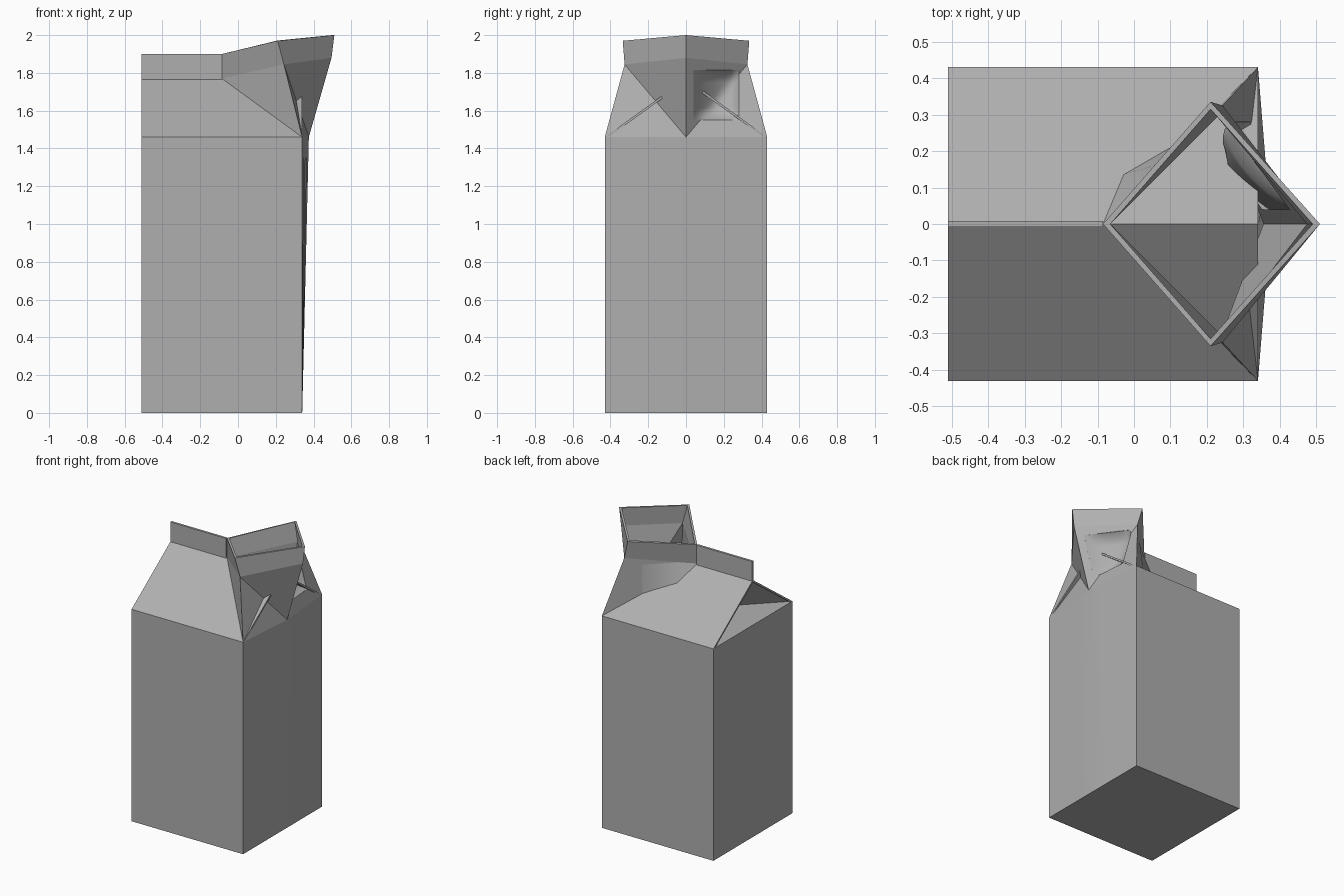
import bpy, bmesh, math

if "Cube" in bpy.data.objects:
    bpy.data.objects.remove(bpy.data.objects["Cube"])

mat = bpy.data.materials.new("carton_grey")
mat.diffuse_color = (0.43, 0.43, 0.43, 1)
mat.use_nodes = True
mat.node_tree.nodes["Principled BSDF"].inputs["Base Color"].default_value = mat.diffuse_color

L, R, W, H = -0.51, 0.34, 0.43, 1.46      # body left, right, half width, height
RIDGE, NECK = 1.77, -0.085                # ridge height, where the spout opens


def part(name, verts, faces, thick=0.0, smooth=False):
    me = bpy.data.meshes.new(name)
    me.from_pydata(verts, [], faces)
    me.materials.append(mat)
    ob = bpy.data.objects.new(name, me)
    bpy.context.collection.objects.link(ob)
    if smooth:
        for p in me.polygons:
            p.use_smooth = True
    if thick:
        m = ob.modifiers.new("thickness", 'SOLIDIFY')
        m.thickness, m.offset = thick, -1
    return ob


def box(name, lo, hi):
    v = [(x, y, z) for x in (lo[0], hi[0]) for y in (lo[1], hi[1]) for z in (lo[2], hi[2])]
    f = [(0, 1, 3, 2), (4, 6, 7, 5), (0, 4, 5, 1), (2, 3, 7, 6), (0, 2, 6, 4), (1, 5, 7, 3)]
    return part(name, v, f)


# body: three flat walls and the floor
part("body_walls",
     [(L, -W, 0), (R, -W, 0), (R, W, 0), (L, W, 0),
      (L, -W, H), (R, -W, H), (R, W, H), (L, W, H)],
     [(3, 2, 1, 0), (0, 1, 5, 4), (2, 3, 7, 6), (3, 0, 4, 7)])

# spout-side wall, bowed outwards at the top
N = 8
ys = [-W + 2 * W * i / N for i in range(N + 1)]
part("bowed_wall",
     [(R, y, 0) for y in ys] + [(R + 0.035 * (1 - abs(y) / W), y, H) for y in ys],
     [(i, i + 1, N + 2 + i, N + 1 + i) for i in range(N)], smooth=True)

# sloping roof panels, running on beneath the spout
for s, side in ((-1, "front"), (1, "back")):
    f = (0, 1, 2, 3) if s < 0 else (3, 2, 1, 0)
    part(side + "_roof",
         [(L, s * W, H), (R, s * W, H), (R, 0, RIDGE), (L, 0, RIDGE)], [f], 0.012)

# end panel folded inwards below the ridge
part("folded_gable",
     [(L, -W, H), (L, W, H), (L + 0.33, 0, H + 0.035), (L, 0, RIDGE)],
     [(1, 0, 2), (0, 3, 2), (3, 1, 2)])

# sealed fin along the ridge
box("top_fin", (L, -0.008, RIDGE - 0.01), (NECK, 0.008, 1.90))

# spout: one half listed, the other mirrored
A0, A, C = (NECK, 0, 1.90), (NECK, 0, RIDGE), (R, -W, H)
B, B0 = (0.243, -0.325, 1.845), (0.21, -0.335, 1.97)
M, T, T0 = (0.375, 0, H), (0.495, 0, 1.88), (0.51, 0, 2.0)
half = [(A, C, B), (A, B, B0, A0), (B, T, T0, B0), (B, M, T), (C, M, B)]
verts, faces = [], []


def index(p):
    if p not in verts:
        verts.append(p)
    return verts.index(p)


for f in half:
    faces.append([index(p) for p in f])
    faces.append([index((p[0], -p[1] if p[1] else 0, p[2])) for p in reversed(f)])
spout = part("spout", verts, faces, 0.02)

# opening for the dent in the spout
Y0, Y1, Z0, Z1 = 0.04, 0.28, 1.55, 1.815
cutter = box("dent_cutter", (0.215, Y0, Z0), (0.6, Y1, Z1))
cutter.hide_render = True
cutter.hide_viewport = True
cut = spout.modifiers.new("dent", 'BOOLEAN')
cut.operation, cut.object, cut.solver = 'DIFFERENCE', cutter, 'EXACT'


# curved dent panel set behind the opening
def wall_x(y, z):
    upper = 0.375 + 0.286 * (z - H) - 0.754 * y
    lower = 0.375 - 0.0814 * y - 0.282 * (z - H)
    return max(upper, lower)


nu, nv = 12, 8
grid = []
for j in range(nv + 1):
    for i in range(nu + 1):
        u, v = i / nu, j / nv
        y, z = Y0 + (Y1 - Y0) * u, Z0 + (Z1 - Z0) * v
        edge = 0 if j in (0, nv) else 1
        grid.append((wall_x(y, z) - 0.05 * edge * math.sin(math.pi * u) ** 0.6 if 0 < i < nu
                     else wall_x(y, z), y, z))
k = nu + 1
part("dent_panel", grid,
     [(j * k + i, j * k + i + 1, (j + 1) * k + i + 1, (j + 1) * k + i)
      for j in range(nv) for i in range(nu)], smooth=True)

# bulge pushed out of the opposite spout face, over the back roof
part("spout_bulge",
     [A, (-0.03, 0.135, 1.67), (0.10, 0.21, 1.617), (0.163, 0.25, 1.588),
      (0.0, 0.088, 1.79), (0.08, 0.167, 1.79), (0.163, 0.248, 1.79)],
     [(0, 4, 1), (1, 4, 5, 2), (2, 5, 6, 3)], smooth=True)
